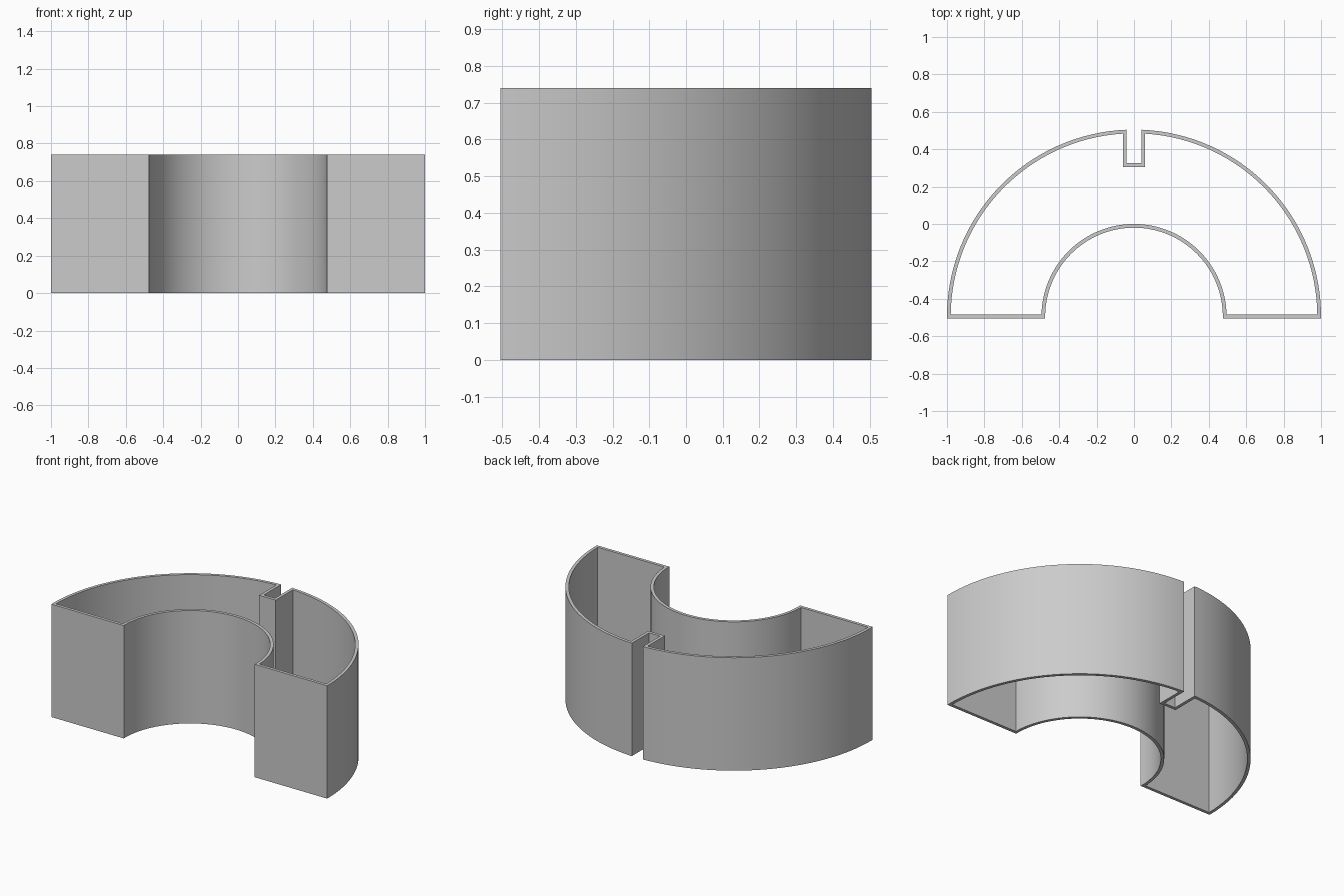
import bpy, bmesh
from math import asin, cos, sin, pi, sqrt

cube = bpy.data.objects.get("Cube")
if cube:
    bpy.data.objects.remove(cube, do_unlink=True)

HEIGHT = 0.74
CENTRE_Y = -0.495     # centre of both arcs
HALF_WALL = 0.01
SEGMENTS = 32         # per quarter arc


def arc(radius, start, end):
    steps = [start + (end - start) * i / SEGMENTS for i in range(SEGMENTS + 1)]
    return [(radius * cos(a), CENTRE_Y + radius * sin(a)) for a in steps]


def outline(offset):
    """Closed half-ring outline with a back slot, offset from the wall's midline."""
    big, small = 0.99 + offset, 0.485 - offset
    slot_x, slot_y = 0.05 - offset, 0.315 + offset
    # right half, from the notch round to the top of the inner arc
    half = [(slot_x, slot_y)]
    half += arc(big, pi / 2 - asin(slot_x / big), asin(-offset / big))
    half += arc(small, asin(-offset / small), pi / 2)
    mirrored = [(-x, y) for x, y in reversed(half[:-1])]
    return half + mirrored


# Wall: outer and inner outlines joined by rims, open at top and bottom
bm = bmesh.new()
rings = [[bm.verts.new((x, y, z)) for x, y in outline(offset)]
         for offset, z in ((HALF_WALL, 0), (HALF_WALL, HEIGHT),
                           (-HALF_WALL, HEIGHT), (-HALF_WALL, 0))]
count = len(rings[0])
for r in range(4):
    a, b = rings[r], rings[(r + 1) % 4]
    for i in range(count):
        j = (i + 1) % count
        bm.faces.new((a[i], a[j], b[j], b[i]))
bmesh.ops.recalc_face_normals(bm, faces=bm.faces)
mesh = bpy.data.meshes.new("half_ring_wall")
bm.to_mesh(mesh)
bm.free()

wall = bpy.data.objects.new("half_ring_wall", mesh)
bpy.context.collection.objects.link(wall)

# Plain grey finish
grey = bpy.data.materials.new("grey")
grey.use_nodes = True
colour = (0.6, 0.6, 0.6, 1)
grey.diffuse_color = colour
grey.node_tree.nodes["Principled BSDF"].inputs["Base Color"].default_value = colour
mesh.materials.append(grey)

bpy.ops.object.select_all(action='DESELECT')
wall.select_set(True)
bpy.context.view_layer.objects.active = wall
bpy.ops.object.shade_smooth_by_angle(angle=pi / 6)
